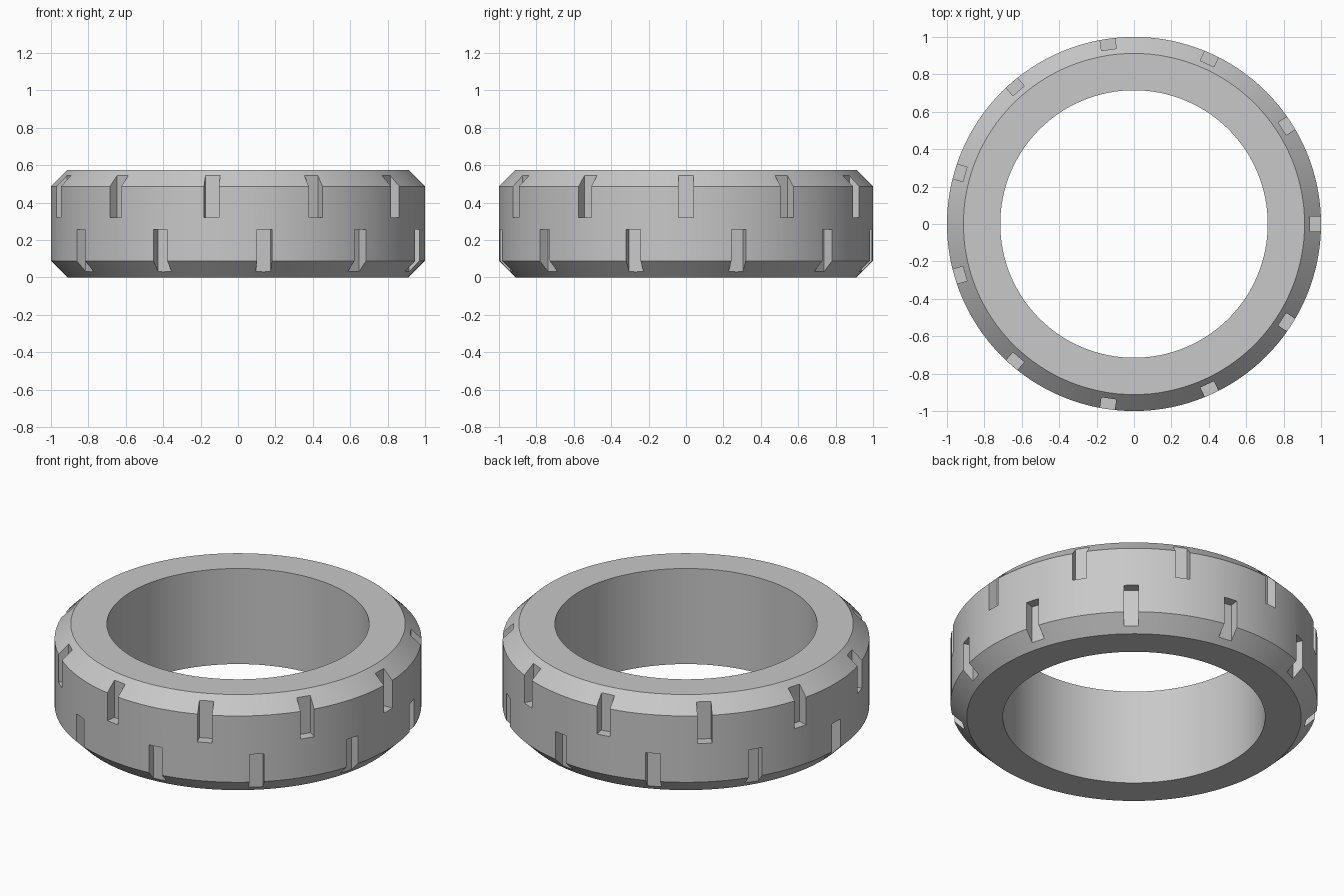
import bpy
import bmesh
import math
from mathutils import Matrix

if "Cube" in bpy.data.objects:
    bpy.data.objects.remove(bpy.data.objects["Cube"])

SEGMENTS = 128
NOTCHES = 11
HEIGHT = 0.575
FLOOR_R = 0.942      # radius of the notch floors
NOTCH_W = 0.08


def new_object(name, bm):
    bmesh.ops.recalc_face_normals(bm, faces=bm.faces)
    mesh = bpy.data.meshes.new(name)
    bm.to_mesh(mesh)
    bm.free()
    obj = bpy.data.objects.new(name, mesh)
    bpy.context.collection.objects.link(obj)
    return obj


# Tire ring: chamfered cross-section turned around z
profile = [(0.715, 0), (0.912, 0), (1, 0.088),
           (1, HEIGHT - 0.088), (0.912, HEIGHT), (0.715, HEIGHT)]
bm = bmesh.new()
rings = []
for i in range(SEGMENTS):
    a = math.tau * i / SEGMENTS
    rings.append([bm.verts.new((r * math.cos(a), r * math.sin(a), z)) for r, z in profile])
for i, ring in enumerate(rings):
    after = rings[(i + 1) % SEGMENTS]
    for j in range(len(profile)):
        k = (j + 1) % len(profile)
        bm.faces.new((ring[j], after[j], after[k], ring[k]))
tire = new_object("tire", bm)

# Rubber colour
rubber = bpy.data.materials.new("grey rubber")
rubber.diffuse_color = (0.58, 0.58, 0.58, 1)
rubber.use_nodes = True
rubber.node_tree.nodes["Principled BSDF"].inputs["Base Color"].default_value = rubber.diffuse_color
tire.data.materials.append(rubber)

# Notch cutters: two staggered rows of boxes around the shoulders
bm = bmesh.new()
depth = 0.2
for z0, z1, offset in ((0.32, 0.65, 0), (-0.075, 0.255, 0.5)):
    for i in range(NOTCHES):
        place = (Matrix.Rotation(math.tau * (i + offset) / NOTCHES, 4, 'Z')
                 @ Matrix.Translation((FLOOR_R + depth / 2, 0, (z0 + z1) / 2))
                 @ Matrix.Diagonal((depth, NOTCH_W, z1 - z0, 1)))
        bmesh.ops.create_cube(bm, size=1, matrix=place)
cutter = new_object("notch_cutter", bm)
cutter.data.materials.append(rubber)
cutter.hide_render = True
cutter.hide_set(True)

# Cut the tread notches and smooth the round surfaces
cut = tire.modifiers.new("tread_notches", 'BOOLEAN')
cut.operation = 'DIFFERENCE'
cut.solver = 'EXACT'
cut.object = cutter
bpy.context.view_layer.objects.active = tire
tire.select_set(True)
bpy.ops.object.modifier_apply(modifier=cut.name)
bpy.data.objects.remove(cutter)
bpy.ops.object.shade_smooth_by_angle(angle=math.radians(30))
